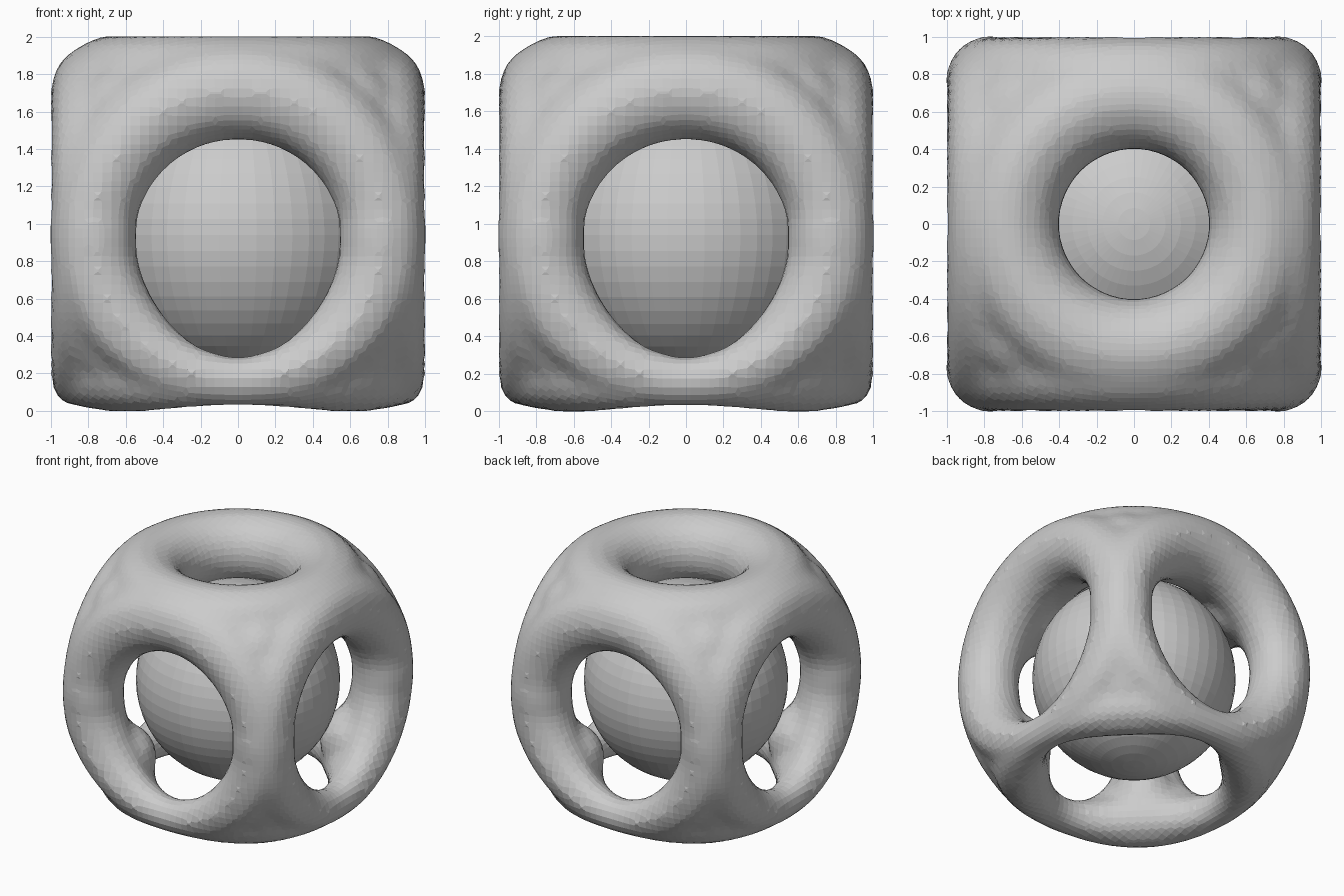
import bpy, bmesh
from math import sin, cos, pi
from mathutils import Vector, Matrix

cube = bpy.data.objects.get("Cube")
if cube:
    bpy.data.objects.remove(cube, do_unlink=True)

grey = bpy.data.materials.new("light_grey")
grey.use_nodes = True
colour = (0.6, 0.6, 0.6, 1)
grey.diffuse_color = colour
grey.node_tree.nodes["Principled BSDF"].inputs["Base Color"].default_value = colour

PAD = 0.006       # makes up for the shrinkage of the smoothing
SEGMENTS, SIDES = 64, 24


def make_object(name, bm):
    bmesh.ops.recalc_face_normals(bm, faces=bm.faces)
    mesh = bpy.data.meshes.new(name)
    bm.to_mesh(mesh)
    bm.free()
    mesh.materials.append(grey)
    obj = bpy.data.objects.new(name, mesh)
    bpy.context.collection.objects.link(obj)
    return obj


def add_ring(bm, centre, u, v, shape):
    """Closed tube around a circle in the u-v plane; shape(angle) gives
    path radius, tube radius and offset along the outward normal."""
    n = u.cross(v)
    loops = []
    for i in range(SEGMENTS):
        a = 2 * pi * i / SEGMENTS
        path, tube, offset = shape(a)
        out = u * cos(a) + v * sin(a)
        mid = centre + out * path + n * offset
        loops.append([
            bm.verts.new(mid + (out * cos(b) + n * sin(b)) * (tube + PAD))
            for b in (2 * pi * j / SIDES for j in range(SIDES))])
    for i in range(SEGMENTS):
        p, q = loops[i], loops[(i + 1) % SEGMENTS]
        for j in range(SIDES):
            k = (j + 1) % SIDES
            bm.faces.new((p[j], q[j], q[k], p[k]))


def side_ring(a):
    # Thick at the top, thin at the bottom middle
    low = -sin(a)
    tube = 0.225 - 0.1 * max(0, low) ** 4 + 0.03 * max(0, -low)
    return 0.775 + 0.065 * low, tube, 0.995 - tube


def top_ring(a):
    return 0.675, 0.27, 0.73


def bottom_ring(a):
    # Thin below each side opening, thick towards the corners
    wave = cos(4 * a)
    tube = 0.163 - 0.038 * wave
    return 0.852 + 0.008 * wave, tube, 0.985 - tube - 0.015 * wave


# Rounded frame: six face rings and eight corner fillers fused into one body
X, Y, Z = Vector((1, 0, 0)), Vector((0, 1, 0)), Vector((0, 0, 1))
middle = Z.copy()
bm = bmesh.new()
for across in (X, Y, -X, -Y):
    add_ring(bm, middle, across, Z, side_ring)
add_ring(bm, middle, X, Y, top_ring)
add_ring(bm, middle, Y, X, bottom_ring)
for sx in (-1, 1):
    for sy in (-1, 1):
        for sz, reach, radius in ((1, 0.57, 0.29), (-1, 0.62, 0.26)):
            place = middle + Vector((sx, sy, sz)) * reach
            bmesh.ops.create_uvsphere(bm, u_segments=24, v_segments=16, radius=radius,
                                      matrix=Matrix.Translation(place))
frame = make_object("rounded_frame", bm)

fuse = frame.modifiers.new("fuse", 'REMESH')
fuse.mode = 'VOXEL'
fuse.voxel_size = 0.05
soften = frame.modifiers.new("soften", 'SMOOTH')
soften.factor = 0.5
soften.iterations = 4

# Ball held inside the frame, slightly below the middle
bm = bmesh.new()
bmesh.ops.create_uvsphere(bm, u_segments=48, v_segments=28, radius=0.76,
                          matrix=Matrix.Translation(Z * 0.94))
make_object("inner_ball", bm)
